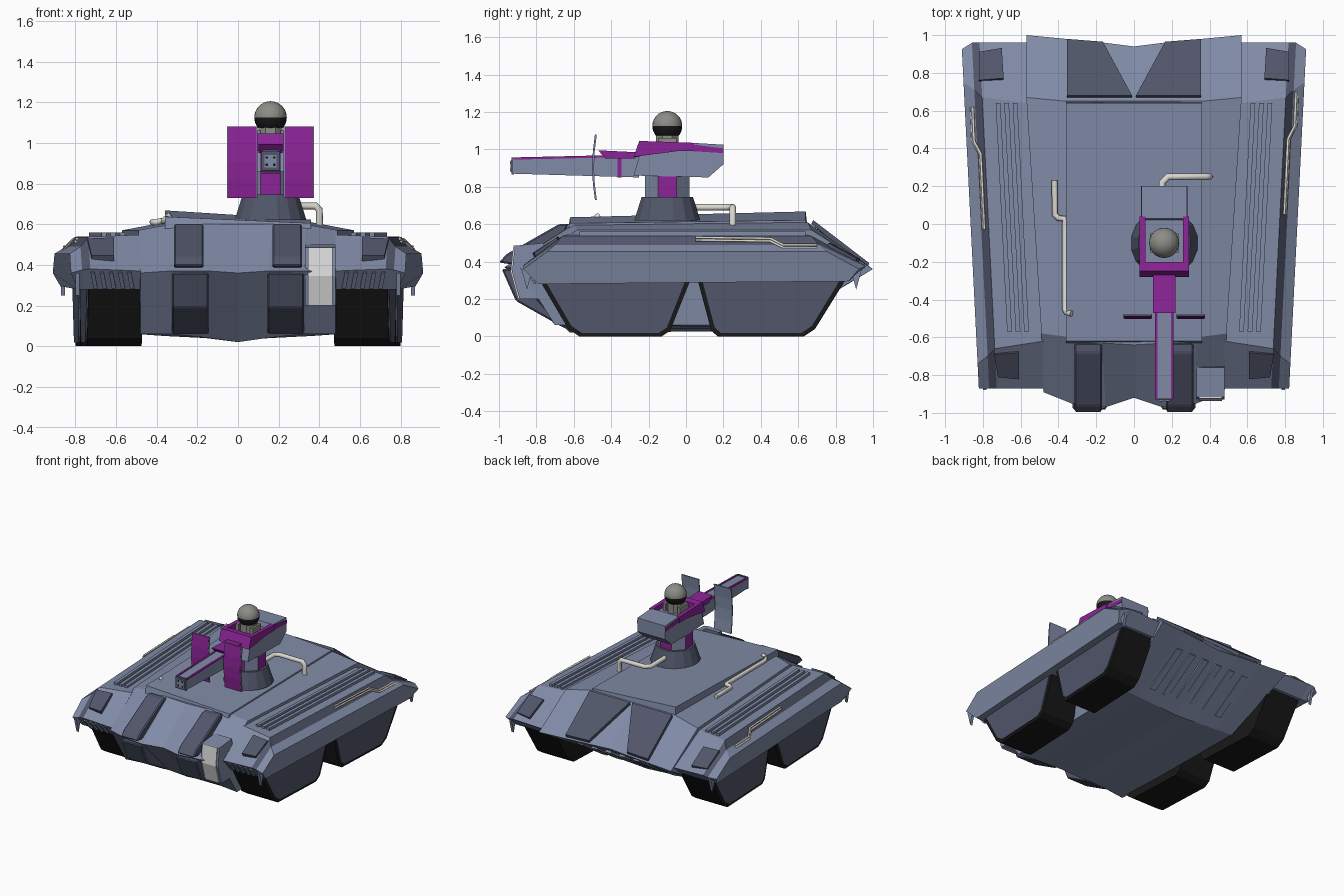
import bpy, bmesh, math
from mathutils import Vector

if "Cube" in bpy.data.objects:
    bpy.data.objects.remove(bpy.data.objects["Cube"], do_unlink=True)


def make_material(name, hex_code):
    mat = bpy.data.materials.new(name)
    channels = [int(hex_code[i:i + 2], 16) / 255 for i in (0, 2, 4)]
    linear = [c / 12.92 if c < .04 else ((c + .055) / 1.055) ** 2.4 for c in channels]
    mat.use_nodes = True
    mat.diffuse_color = (*linear, 1)
    shader = next(n for n in mat.node_tree.nodes if n.type == "BSDF_PRINCIPLED")
    shader.inputs["Base Color"].default_value = (*linear, 1)
    shader.inputs["Roughness"].default_value = .7
    return mat


hull = make_material("blue grey armour", "808BA6")
dark = make_material("dark slate armour", "51566A")
black = make_material("track black", "181818")
purple = make_material("purple trim", "8C2497")
white = make_material("white panel", "DCDCDC")
pipe_mat = make_material("pale pipe", "DAD8D0")
grey = make_material("sensor grey", "8C8C87")


def finish(name, bm, mats, mirror=False, origin_x=0, rule=None, smooth=False):
    """Turn a bmesh into an object; rule(face) chooses the material slot."""
    bmesh.ops.recalc_face_normals(bm, faces=bm.faces)
    for face in bm.faces:
        face.smooth = smooth
        if rule:
            face.material_index = rule(face)
    mesh = bpy.data.meshes.new(name)
    bm.to_mesh(mesh)
    bm.free()
    for mat in mats:
        mesh.materials.append(mat)
    obj = bpy.data.objects.new(name, mesh)
    obj.location.x = origin_x
    bpy.context.collection.objects.link(obj)
    if mirror:
        obj.modifiers.new("Mirror", "MIRROR").use_mirror_merge = False
    return obj


def loft(name, sections, mats, bevel=0, band=None, **options):
    """Skin equal-length rings and cap both ends; band is the ring gap in slot 1."""
    bm = bmesh.new()
    rings = [[bm.verts.new(p) for p in ring] for ring in sections]
    count = len(rings[0])
    for gap, (a, b) in enumerate(zip(rings, rings[1:])):
        for i in range(count):
            j = (i + 1) % count
            face = bm.faces.new((a[i], a[j], b[j], b[i]))
            face.material_index = int(gap == band and i < 3)
    bm.faces.new(rings[0])
    bm.faces.new(rings[-1])
    if bevel:
        bmesh.ops.bevel(bm, geom=bm.edges[:], offset=bevel, segments=1, affect="EDGES")
    return finish(name, bm, mats, **options)


def extrude(name, profile, x0, x1, mat, shear=0, **options):
    """Extrude a (y, z) side profile from x0 to x1."""
    return loft(name, [[(x + shear * y, y, z) for y, z in profile] for x in (x0, x1)],
                [mat], **options)


def plate(name, corners, lift, mat, **options):
    """Thicken a polygon along a lift vector."""
    top = [Vector(c) + Vector(lift) for c in corners]
    return loft(name, [corners, top], [mat], **options)


def box(name, xs, ys, zs, mat, **options):
    profile = [(ys[0], zs[0]), (ys[1], zs[0]), (ys[1], zs[1]), (ys[0], zs[1])]
    return extrude(name, profile, *xs, mat, **options)


def turned(name, sides, r0, r1, z0, z1, mats, rule=None):
    """Tapered drum on the turret axis with a flat side facing forward."""
    def ring(r, z):
        angles = [math.tau * (i + .5) / sides for i in range(sides)]
        return [(TURRET_X + r * math.cos(a), TURRET_Y + r * math.sin(a), z) for a in angles]
    return loft(name, [ring(r0, z0), ring(r1, z1)], mats, rule=rule)


def pipe(name, points, radius, mat=pipe_mat):
    curve = bpy.data.curves.new(name, "CURVE")
    curve.dimensions = "3D"
    curve.bevel_depth = radius
    curve.bevel_resolution = 2
    curve.use_fill_caps = True
    spline = curve.splines.new("POLY")
    spline.points.add(len(points) - 1)
    for point, co in zip(spline.points, points):
        point.co = (*co, 1)
    curve.materials.append(mat)
    bpy.context.collection.objects.link(bpy.data.objects.new(name, curve))


TURRET_X, TURRET_Y = .16, -.1

# Central hull: notched tail, wedge bow and shallow keel
half = [
    [(0, -.92, .36), (0, -.64, .6), (0, .65, .61), (0, .94, .36), (0, .48, .03), (0, -.62, .02)],
    [(.15, -.97, .37), (.17, -.63, .6), (.16, .65, .61), (.16, .96, .36), (.16, .48, .04), (.14, -.64, .04)],
    [(.33, -.95, .37), (.33, -.6, .6), (.36, .65, .61), (.36, .98, .36), (.36, .48, .05), (.33, -.68, .06)],
    [(.48, -.89, .36), (.49, -.58, .57), (.57, .67, .57), (.57, 1, .36), (.5, .48, .06), (.48, -.7, .06)],
]
other = [[(-x, y, z) for x, y, z in ring] for ring in half[:0:-1]]
loft("central_hull", other + half, [hull])

# Raised deck plate, higher on one side and toward the rear
loft("deck_plate", [[(x, y, z) for y, z in ((-.63, .58), (-.62, front), (.64, rear), (.65, .58))]
                    for x, front, rear in ((-.36, .637, .668), (.36, .605, .622))], [hull])


# Side fenders flaring outward to the rear, with a dark chamfer band
def flare(y, inset):
    return .865 + .05 * y - inset


def fender_ring(inset, tip, top, length):
    outermost = inset == 0
    rear = .925 if outermost else .96
    yz = [(-.87, tip), (-length, top), (length + .01, top), (rear, tip), (.87, .295), (-.79, .28)]
    ring = []
    for y, z in yz:
        lean = .035 if z < .31 and outermost else 0
        x = flare(y, inset + lean) if inset < .2 else inset
        ring.append((x, y, z))
    return ring


loft("fender", [fender_ring(0, .36, .455, .74), fender_ring(.055, .375, .49, .7),
                fender_ring(.095, .38, .538, .66), fender_ring(.48, .37, .548, .62)],
     [hull, dark], band=1, mirror=True)

# Long rails on the fender decks
for inset in (.165, .21, .255):
    ends = [(flare(y, inset + d), y, .53) for y, d in ((-.57, 0), (.64, 0), (.64, .025), (-.57, .025))]
    plate("deck_rail", ends, (0, 0, .03), hull, mirror=True)

# Dark lamp covers on fender slopes
plate("front_lamp_cover", [(.61, -.67, .51), (.74, -.68, .505), (.72, -.8, .42), (.61, -.81, .42)],
      (0, -.012, .025), dark, mirror=True)
plate("rear_lamp_cover", [(.69, .76, .475), (.82, .75, .475), (.82, .9, .39), (.7, .92, .39)],
      (0, .012, .025), dark, mirror=True)

# Raised ribs below the fender noses
for i in range(5):
    x = .51 + i * .045
    plate("nose_rib", [(x, -.8, .285), (x + .02, -.8, .285), (x + .035, -.86, .365), (x + .015, -.86, .365)],
          (0, -.012, -.004), hull, mirror=True)

# Small pointed mud flaps
for y, x in ((-.85, .78), (.91, .85)):
    plate("mud_flap", [(x, y - .03, .36), (x, y + .03, .36), (x, y, .25)], (.02, 0, 0), hull, mirror=True)

# Two track units each side with inset side panels
front_track = [(-.8, .33), (-.63, .04), (-.57, 0), (-.13, 0), (-.085, .03), (.035, .33)]
rear_track = [(.055, .33), (.135, .03), (.17, 0), (.63, 0), (.69, .04), (.87, .33)]
for label, outline in (("front", front_track), ("rear", rear_track)):
    extrude(label + "_track", outline, .5, .77, black, shear=.045, mirror=True)
    middle = sum(y for y, z in outline) / len(outline)
    panel = [(middle + (y - middle) * .935, .33 + (z - .33) * .945) for y, z in outline]
    extrude(label + "_track_panel", panel, .76, .778, dark, shear=.045, mirror=True)

# Bow armour: upper pads on the slope and lower blocks under the nose
extrude("upper_bow_pad", [(-.65, .55), (-.63, .6), (-.68, .6), (-.96, .44), (-1, .395), (-.93, .385)],
        .17, .315, dark, bevel=.008, mirror=True)
extrude("lower_bow_block", [(-.985, .36), (-.91, .19), (-.68, .06), (-.6, .09), (-.7, .36)],
        .145, .325, dark, bevel=.008, mirror=True)

# Headlight housing with a white bent face
face_line = [(-.915, .485), (-.93, .345), (-.89, .2)]
extrude("light_housing", [(-.76, .5)] + face_line + [(-.72, .2)], .33, .48, hull)
extrude("light_face", face_line + [(y - .008, z) for y, z in reversed(face_line)], .345, .465, white)

# Tail armour panels and ribs underneath
plate("tail_panel", [(.01, .67, .6), (.355, .67, .6), (.355, .97, .37), (.165, .955, .37)],
      (0, .01, .022), dark, mirror=True)
for i in range(6):
    x = -.32 + i * .12
    plate("tail_rib", [(x, .86, .3), (x + .05, .86, .3), (x + .05, .56, .105), (x, .56, .105)],
          (0, .01, -.014), hull)

# Turret pedestal with alternate purple faces
turned("turret_base", 16, .18, .14, .62, .745, [dark])
turned("turret_column", 8, .128, .128, .74, .87, [hull, purple],
       rule=lambda f: int(abs(f.normal.z) < .5 and max(abs(f.normal.x), abs(f.normal.y)) > .9))

# Turret housing and trim
extrude("turret_housing", [(-.28, .86), (.12, .85), (.2, .92), (.2, 1.025), (.03, 1.035), (.02, 1), (-.24, 1)],
        -.12, .12, hull, origin_x=TURRET_X)
extrude("turret_side_trim", [(-.28, .96), (-.25, 1.045), (.04, 1.035), (.04, .99), (-.05, .99)],
        .1, .13, purple, origin_x=TURRET_X, mirror=True)
extrude("turret_rear_stripe", [(.04, .99), (.04, 1.025), (.2, 1.005), (.2, .98)],
        .118, .124, purple, origin_x=TURRET_X, mirror=True)
extrude("turret_front_trim", [(-.28, .96), (-.25, 1.045), (-.2, 1.04), (-.2, .96)],
        -.1, .1, purple, origin_x=TURRET_X)

# Gun with purple edges, breech hump and collar
extrude("gun_barrel", [(-.925, .87), (-.25, .85), (-.25, .97), (-.925, .95)], -.045, .045, hull, origin_x=TURRET_X)
extrude("gun_edge_trim", [(-.92, .945), (-.27, .96), (-.27, .972), (-.92, .957)], .036, .05, purple,
        origin_x=TURRET_X, mirror=True)
extrude("gun_breech", [(-.43, .95), (-.47, .995), (-.27, .985), (-.27, .95)], -.06, .06, purple, origin_x=TURRET_X)
box("gun_collar", (-.05, .05), (-.365, -.345), (.85, .965), purple, origin_x=TURRET_X)
box("muzzle_plate", (-.045, .045), (-.933, -.92), (.865, .957), dark, origin_x=TURRET_X)
box("muzzle_face", (-.03, .03), (-.938, -.93), (.88, .94), hull, origin_x=TURRET_X)
for z in (.892, .928):
    box("muzzle_bore", (.012, .024), (-.941, -.93), (z - .006, z + .006), black, origin_x=TURRET_X, mirror=True)

# Curved blast shields, purple in front
shield = [(-.485, .73), (-.496, .82), (-.5, .905), (-.496, .99), (-.485, 1.08)]
extrude("blast_shield", shield + [(y + .008, z) for y, z in reversed(shield)], .065, .215, hull,
        origin_x=TURRET_X, mirror=True)
extrude("shield_face", [(y - .002, z) for y, z in shield] + shield[::-1], .07, .21, purple,
        origin_x=TURRET_X, mirror=True)

# Sensor neck and ball, dark below
turned("sensor_neck", 8, .065, .065, .99, 1.075, [grey])
box("neck_cheek", (.05, .075), (-.15, -.05), (.99, 1.06), grey, origin_x=TURRET_X, mirror=True)
bm = bmesh.new()
bmesh.ops.create_uvsphere(bm, u_segments=24, v_segments=16, radius=.08)
bmesh.ops.translate(bm, verts=bm.verts, vec=(0, TURRET_Y, 1.125))
finish("sensor_ball", bm, [grey, black], origin_x=TURRET_X, smooth=True,
       rule=lambda f: int(f.calc_center_median().z < 1.122))

# Pipes
pipe("turret_pipe", [(.15, .04, .69), (.15, .22, .69), (.18, .25, .69), (.38, .25, .69), (.4, .25, .67), (.4, .25, .57)], .018)
pipe("deck_pipe", [(-.42, .23, .61), (-.42, .05, .61), (-.4, .03, .61), (-.37, .03, .615), (-.365, .01, .615),
                   (-.365, -.45, .615), (-.355, -.47, .625), (-.33, -.475, .645)], .016)
for side, shift in ((1, 0), (-1, -.08)):
    for gap in (0, .014):
        path = [(.865, .7, .475), (.858, .52, .475), (.822, .45, .51), (.803, .05, .515)]
        pipe("side_pipe", [(side * (x - gap * .5 + shift * .05), y + shift, z + gap) for x, y, z in path], .007)
